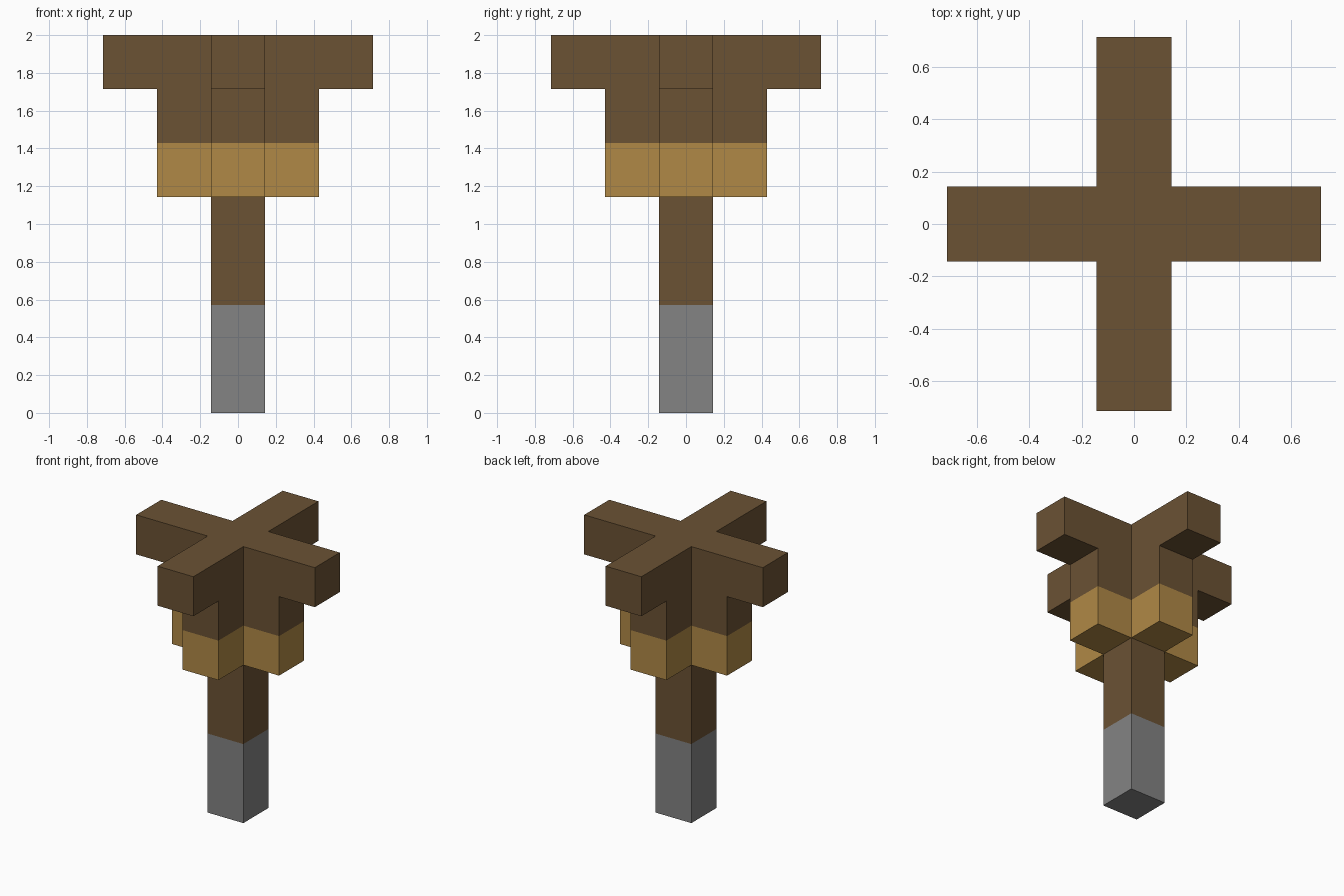
import bpy
import bmesh

U = 2 / 7      # one block
H = U / 2      # half a block

cube = bpy.data.objects.get("Cube")
if cube:
    bpy.data.objects.remove(cube, do_unlink=True)


def material(name, rgb):
    mat = bpy.data.materials.new(name)
    mat.use_nodes = True
    mat.diffuse_color = (*rgb, 1)
    mat.node_tree.nodes["Principled BSDF"].inputs["Base Color"].default_value = (*rgb, 1)
    return mat


brown = material("dark_wood", (0.147, 0.084, 0.034))
tan = material("light_wood", (0.434, 0.250, 0.061))
grey = material("grey_stone", (0.227, 0.227, 0.227))


def outline(reach):
    """Square post or plus-shaped outline, counter-clockwise."""
    quarter = [(H, H)]
    if reach > H:
        quarter = [(reach, -H), (reach, H), (H, H)]
    points = []
    for _ in range(4):
        points += quarter
        quarter = [(-y, x) for x, y in quarter]
    return points


def prism(name, reach, low, high, mat, bottom=False, top=False):
    """Extrude an outline between two block levels, capped where exposed."""
    bm = bmesh.new()
    points = outline(reach)
    lower = [bm.verts.new((x, y, low * U)) for x, y in points]
    upper = [bm.verts.new((x, y, high * U)) for x, y in points]
    for i in range(len(points)):
        j = (i + 1) % len(points)
        bm.faces.new((lower[i], lower[j], upper[j], upper[i]))
    if bottom:
        bm.faces.new(lower[::-1])
    if top:
        bm.faces.new(upper)
    mesh = bpy.data.meshes.new(name)
    bm.to_mesh(mesh)
    bm.free()
    mesh.materials.append(mat)
    bpy.context.collection.objects.link(bpy.data.objects.new(name, mesh))


# Post
prism("post_base", H, 0, 2, grey, bottom=True)
prism("post_shaft", H, 2, 4, brown)

# Plus-shaped head, widening at the top
prism("collar", H + U, 4, 5, tan, bottom=True)
prism("bracket", H + U, 5, 6, brown)
prism("top_arms", H + 2 * U, 6, 7, brown, bottom=True, top=True)
